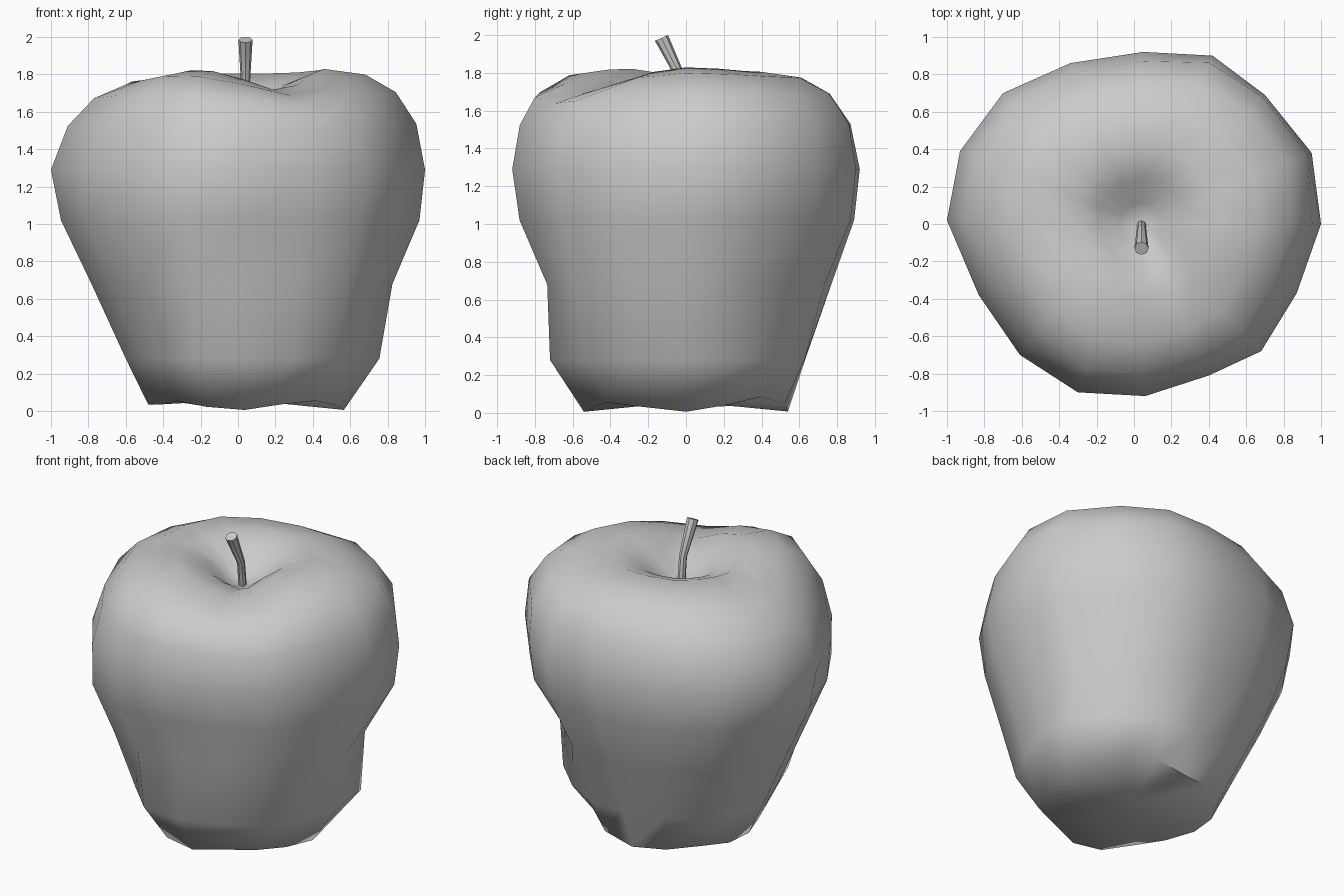
import bpy, bmesh, math
from mathutils import Vector

if "Cube" in bpy.data.objects:
    bpy.data.objects.remove(bpy.data.objects["Cube"])

# Widest outline seen from above, counter-clockwise from +x
OUTLINE = [(1, 0), (.95, .38), (.7, .69), (.42, .9), (.05, .92), (-.34, .86), (-.7, .7),
           (-.93, .39), (-1, .02), (-.83, -.38), (-.61, -.7), (-.3, -.9), (.06, -.92),
           (.4, -.81), (.68, -.68), (.87, -.37)]

# Rings: height, then reach to the right, back, left and front, then lobe strength
RINGS = [(.03, .56, .54, .48, .54, 0), (.28, .74, .63, .60, .72, 0),
         (.68, .83, .77, .78, .73, 0), (1.02, .97, .89, .945, .88, 0),
         (1.29, 1, .92, 1, .92, 0), (1.53, .95, .87, .91, .88, .2),
         (1.69, .84, .76, .77, .80, .6), (1.775, .68, .61, .60, .64, 1),
         (1.805, .46, .40, .34, .43, 1), (1.74, .25, .24, .22, .24, .7),
         (1.64, .11, .11, .11, .11, .1)]

# Local swellings and dents: ring -> (direction in degrees, amount)
DENTS = {0: [(325, .08)], 1: [(20, .04)], 2: [(38, -.08), (315, .07), (225, .08), (135, .04)],
         3: [(225, .05)], 5: [(38, .04)], 6: [(38, .05)]}


def reach(ring, a):
    c, s = math.cos(a), math.sin(a)
    return c * c * ring[1 if c > 0 else 3] + s * s * ring[2 if s > 0 else 4]


def bump(a, centre, width):
    d = (math.degrees(a) - centre + 180) % 360 - 180
    return math.exp(-(d / width) ** 2)


def build(name, rings, cap_bottom, cap_top, angle):
    bm = bmesh.new()
    loops = [[bm.verts.new(p) for p in ring] for ring in rings]
    n = len(loops[0])
    for lo, hi in zip(loops, loops[1:]):
        for i in range(n):
            j = (i + 1) % n
            bm.faces.new((lo[i], lo[j], hi[j], hi[i]))
    for loop, centre in ((loops[0], cap_bottom), (loops[-1], cap_top)):
        v = bm.verts.new(centre)
        for i in range(n):
            bm.faces.new((loop[i], loop[(i + 1) % n], v))
    bmesh.ops.recalc_face_normals(bm, faces=bm.faces)
    me = bpy.data.meshes.new(name)
    bm.to_mesh(me)
    bm.free()
    ob = bpy.data.objects.new(name, me)
    bpy.context.collection.objects.link(ob)
    bpy.ops.object.select_all(action='DESELECT')
    ob.select_set(True)
    bpy.context.view_layer.objects.active = ob
    bpy.ops.object.shade_smooth_by_angle(angle=math.radians(angle))
    return ob


# Apple body: uneven rings, sunken top, scalloped foot
body = []
for k, ring in enumerate(RINGS):
    loop = []
    for x, y in OUTLINE:
        a = math.atan2(y, x)
        r = math.hypot(x, y) * reach(ring, a) / reach(RINGS[4], a)
        r *= 1 + sum(amount * bump(a, d, 25) for d, amount in DENTS.get(k, []))
        z = ring[0] + ring[5] * (.025 * bump(a, 0, 35) + .02 * bump(a, 240, 30)
                                 - .09 * bump(a, 300, 28) - .03 * bump(a, 180, 25))
        if k == 0:
            z += -.025 * math.cos(4 * a) + .03 * bump(a, 45, 25) + .03 * bump(a, 180, 15)
        cx = .03 if k > 8 else 0
        loop.append((r * math.cos(a) + cx, r * math.sin(a), z))
    body.append(loop)
apple = build("apple_body", body, (.03, 0, .06), (.04, 0, 1.6), 70)

# Crisp rim around the foot
sharp = apple.data.attributes.get("sharp_edge") or apple.data.attributes.new("sharp_edge", 'BOOLEAN', 'EDGE')
for e in apple.data.edges:
    sharp.data[e.index].value = all(v < len(OUTLINE) for v in e.vertices)

# Stem: bent and widening to the top
PATH = [((.04, -.005, 1.58), .026), ((.04, -.025, 1.77), .025), ((.04, -.13, 1.985), .038)]
tilts = [0, .25, .42]
stem = []
for (p, r), t in zip(PATH, tilts):
    u, v = Vector((1, 0, 0)), Vector((0, math.cos(t), math.sin(t)))
    stem.append([Vector(p) + r * (u * math.cos(i * math.tau / 8) + v * math.sin(i * math.tau / 8))
                 for i in range(8)])
build("stem", stem, PATH[0][0], PATH[-1][0], 40)
